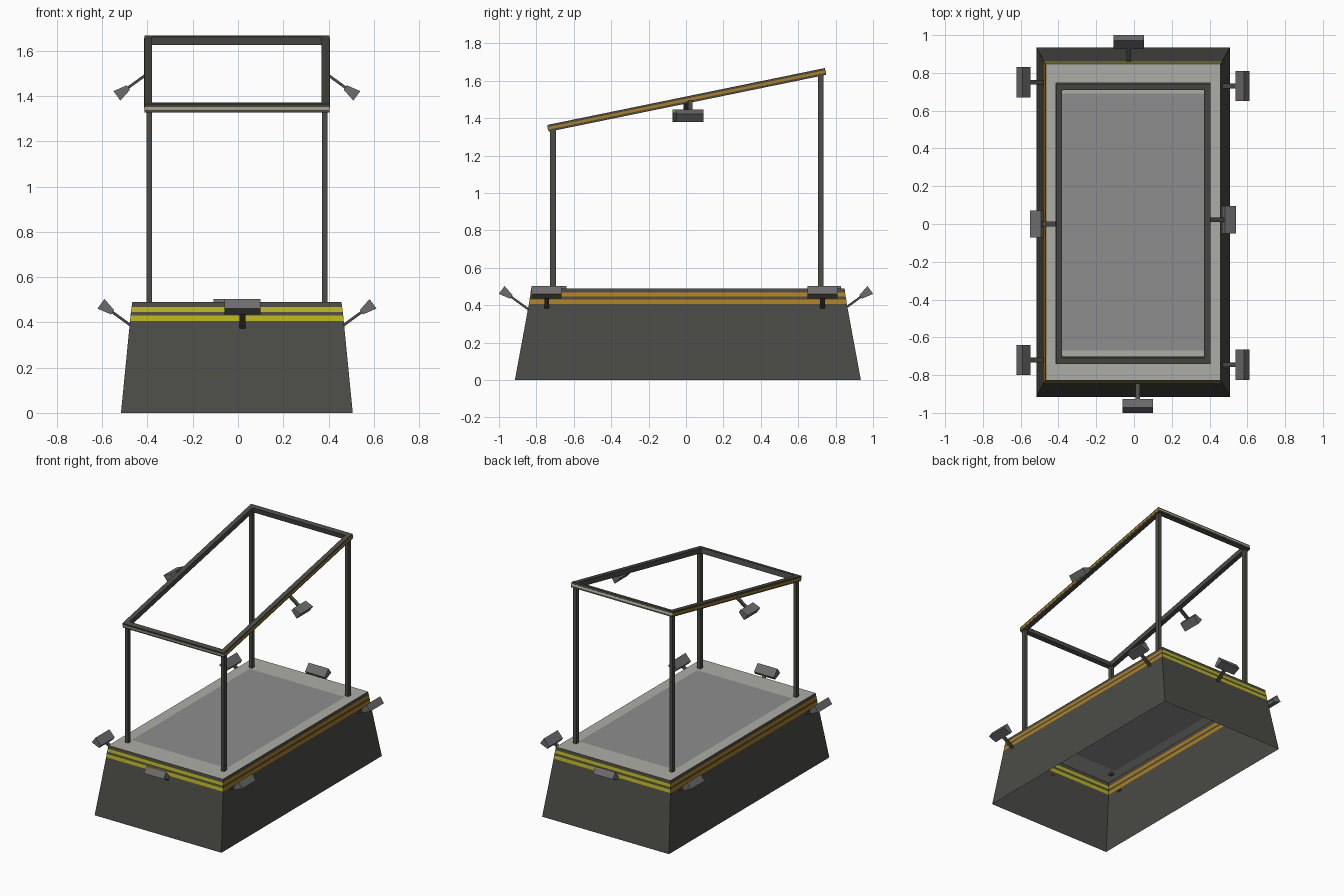
import bpy, bmesh, math
from mathutils import Matrix, Vector

if "Cube" in bpy.data.objects:
    bpy.data.objects.remove(bpy.data.objects["Cube"])


def mat(name, r, g, b):
    m = bpy.data.materials.new(name)
    m.diffuse_color = (r, g, b, 1)
    m.use_nodes = True
    m.node_tree.nodes["Principled BSDF"].inputs["Base Color"].default_value = m.diffuse_color
    return m


DARK = mat("dark_metal", 0.07, 0.07, 0.062)
YELLOW = mat("yellow_stripe", 0.5, 0.46, 0.01)
ORANGE = mat("orange_stripe", 0.45, 0.22, 0.01)
PALE = mat("pale_stripe", 0.5, 0.47, 0.33)
DECK = mat("deck_rim", 0.42, 0.42, 0.39)
PANEL = mat("deck_panel", 0.27, 0.27, 0.27)
LAMP = mat("lamp_grey", 0.15, 0.15, 0.15)


def finish(name, bm, mats, matrix=None):
    me = bpy.data.meshes.new(name)
    bm.to_mesh(me)
    bm.free()
    for m in mats:
        me.materials.append(m)
    ob = bpy.data.objects.new(name, me)
    bpy.context.collection.objects.link(ob)
    if matrix is not None:
        ob.matrix_world = matrix
    return ob


def box(name, centre, size, m, matrix=None):
    bm = bmesh.new()
    bmesh.ops.create_cube(bm, size=1)
    bmesh.ops.scale(bm, vec=size, verts=bm.verts)
    bmesh.ops.translate(bm, vec=centre, verts=bm.verts)
    return finish(name, bm, [m], matrix)


def ring(bm, z, hx, hy, cx=-0.005, cy=0.01):
    return [bm.verts.new((cx + sx * hx, cy + sy * hy, z))
            for sx, sy in ((-1, -1), (1, -1), (1, 1), (-1, 1))]


# Tapered open skirt with two stripes round its upper edge
bm = bmesh.new()
levels = [(0, .512, .925), (.406, .472, .850), (.430, .470, .847),
          (.446, .468, .844), (.467, .465, .841), (.49, .462, .838)]
rings = [ring(bm, *l) for l in levels]
for k in range(5):
    for i in range(4):
        j = (i + 1) % 4
        f = bm.faces.new((rings[k][i], rings[k][j], rings[k + 1][j], rings[k + 1][i]))
        if k in (1, 3):
            f.material_index = 1 + i % 2
finish("base_skirt", bm, [DARK, YELLOW, ORANGE])

# Flat deck: pale rim with a darker centre panel
bm = bmesh.new()
outer, inner = ring(bm, .49, .462, .838), ring(bm, .49, .385, .68)
for i in range(4):
    j = (i + 1) % 4
    bm.faces.new((outer[i], outer[j], inner[j], inner[i]))
bm.faces.new(inner).material_index = 1
finish("deck", bm, [DECK, PANEL])

# Tilted open canopy frame with stripes on its outer sides
SLOPE = 0.205
tilt = Matrix.Translation((-.005, .004, 1.498)) @ Matrix.Rotation(math.atan(SLOPE), 4, 'X')
HX, HY, W, T = .409, .7575, .034, .037
for s, side in ((-1, "left"), (1, "right")):
    box("canopy_bar_" + side, (s * (HX - W / 2), 0, 0), (W, 2 * HY, T), DARK, tilt)
    box("canopy_stripe_" + side, (s * HX, 0, 0), (.004, 2 * HY, .013), ORANGE, tilt)
for s, side in ((-1, "front"), (1, "back")):
    box("canopy_bar_" + side, (0, s * (HY - W / 2), 0), (2 * (HX - W), W, T), DARK, tilt)
    box("canopy_stripe_" + side, (0, s * HY, 0), (2 * HX, .004, .013), PALE, tilt)

# Four posts, reaching from just under the deck into the frame
for x, sx in ((-.392, "left"), (.384, "right")):
    for y, sy in ((-.711, "front"), (.72, "back")):
        top = 1.498 + SLOPE * (y - .004)
        box(f"post_{sy}_{sx}", (x, y, (.475 + top) / 2), (.025, .03, top - .475), DARK)


# Flood lamp: thin arm along local +x and a flared head at its end
def lamp(name, pos, heading, pitch, reach, length):
    m = (Matrix.Translation(pos) @ Matrix.Rotation(math.radians(heading), 4, 'Z')
         @ Matrix.Rotation(-math.radians(pitch), 4, 'Y'))
    near = reach - .063
    box(name + "_arm", (near / 2 - .005, 0, 0), (near + .02, .025, .012), DARK, m)
    bm = bmesh.new()
    bmesh.ops.create_cube(bm, size=1)
    for v in bm.verts:
        far = v.co.x > 0
        v.co = Vector((reach if far else near, v.co.y * length,
                       v.co.z * (.052 if far else .024)))
    finish(name + "_head", bm, [LAMP], m)


base_lamps = [("front", .02, -.852, -90), ("back", -.028, .852, 90),
              ("left_front", -.472, -.72, 180), ("left_back", -.472, .75, 180),
              ("right_front", .463, -.745, 0), ("right_back", .463, .73, 0)]
for n, x, y, a in base_lamps:
    lamp("base_lamp_" + n, (x, y, .385), a, 36, .165, .16)
lamp("canopy_lamp_left", (-.412, 0, 1.49), 180, -36, .152, .145)
lamp("canopy_lamp_right", (.402, .022, 1.49), 0, -36, .152, .145)
